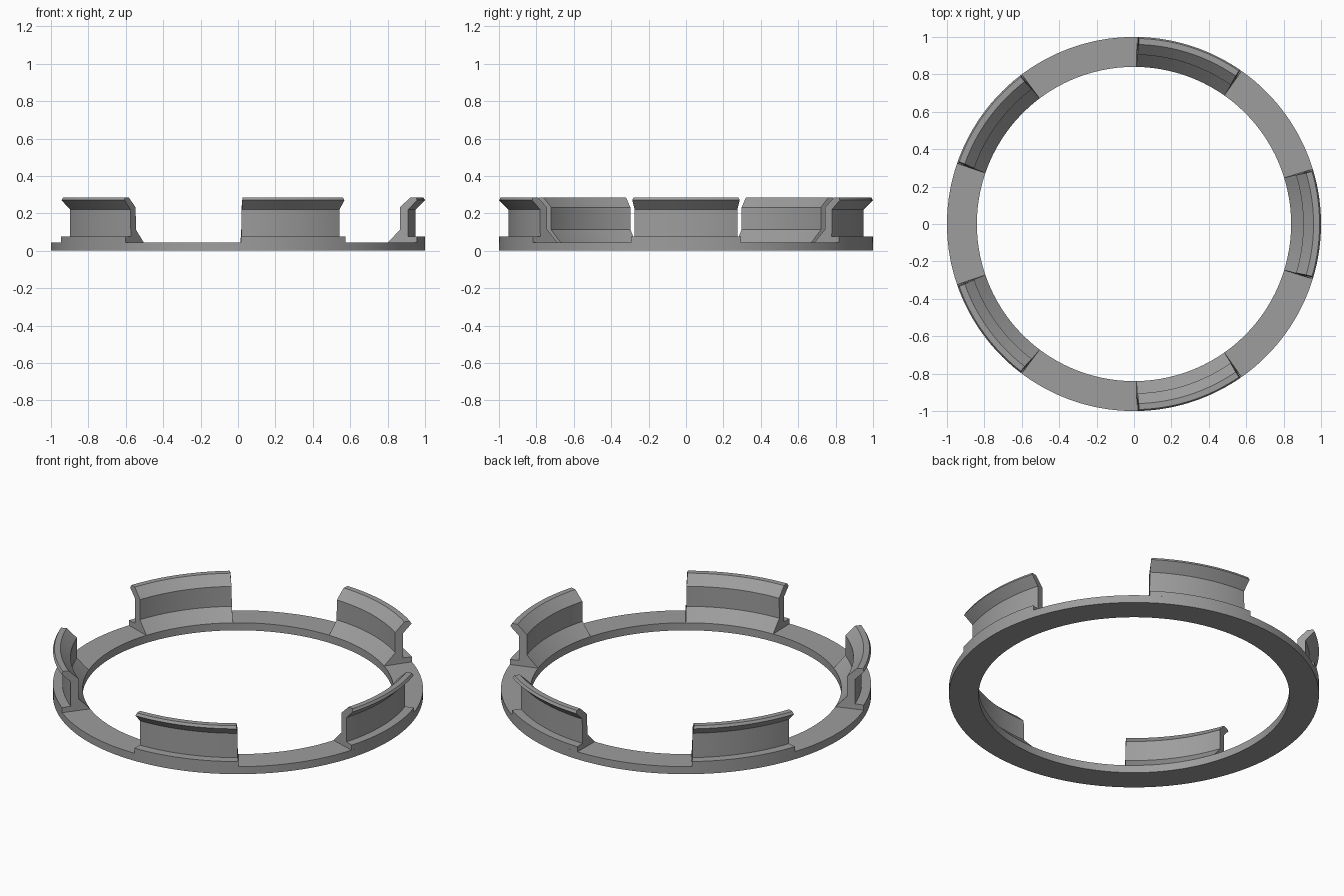
import bpy, bmesh
from math import cos, sin, radians, pi

if "Cube" in bpy.data.objects:
    bpy.data.objects.remove(bpy.data.objects["Cube"])

grey = bpy.data.materials.new("plain grey")
grey.diffuse_color = (0.34, 0.34, 0.34, 1)
grey.use_nodes = True
grey.node_tree.nodes["Principled BSDF"].inputs["Base Color"].default_value = grey.diffuse_color


def finish(name, bm):
    bmesh.ops.recalc_face_normals(bm, faces=bm.faces)
    mesh = bpy.data.meshes.new(name)
    bm.to_mesh(mesh)
    bm.free()
    mesh.materials.append(grey)
    ob = bpy.data.objects.new(name, mesh)
    bpy.context.collection.objects.link(ob)
    bpy.ops.object.select_all(action='DESELECT')
    ob.select_set(True)
    bpy.context.view_layer.objects.active = ob
    bpy.ops.object.shade_smooth_by_angle(angle=radians(20))
    return ob


def sweep(name, profile, centre, steps, closed=False):
    """Turn a profile of (radius, height, half angle) points about z."""
    bm = bmesh.new()
    rows = []
    for i in range(steps if closed else steps + 1):
        row = []
        for r, z, half in profile:
            a = centre + radians(half) * (2 * i / steps - 1)
            row.append(bm.verts.new((r * cos(a), r * sin(a), z)))
        rows.append(row)
    n = len(profile)
    for i in range(steps):
        a, b = rows[i], rows[(i + 1) % len(rows)]
        for j in range(n):
            k = (j + 1) % n
            bm.faces.new((a[j], a[k], b[k], b[j]))
    if not closed:
        bm.faces.new(rows[0])
        bm.faces.new(rows[-1][::-1])
    return finish(name, bm)


# Flat base ring
ring = [(0.84, 0, 180), (1, 0, 180), (1, 0.045, 180), (0.84, 0.045, 180)]
sweep("base_ring", ring, 0, 180, closed=True)

# Five upright clips: sloped foot, outer ledge, thin wall, flared lip
clip = [(0.84, 0.045, 17.1), (1.0, 0.045, 17.1), (1.0, 0.075, 17.1),
        (0.95, 0.075, 16.9), (0.95, 0.22, 16.8), (1.0, 0.27, 16.7),
        (0.992, 0.285, 16.4), (0.96, 0.285, 16.5), (0.905, 0.232, 16.8),
        (0.905, 0.113, 16.9)]
for i in range(5):
    sweep(f"clip_{i + 1}", clip, i * 2 * pi / 5, 18)
